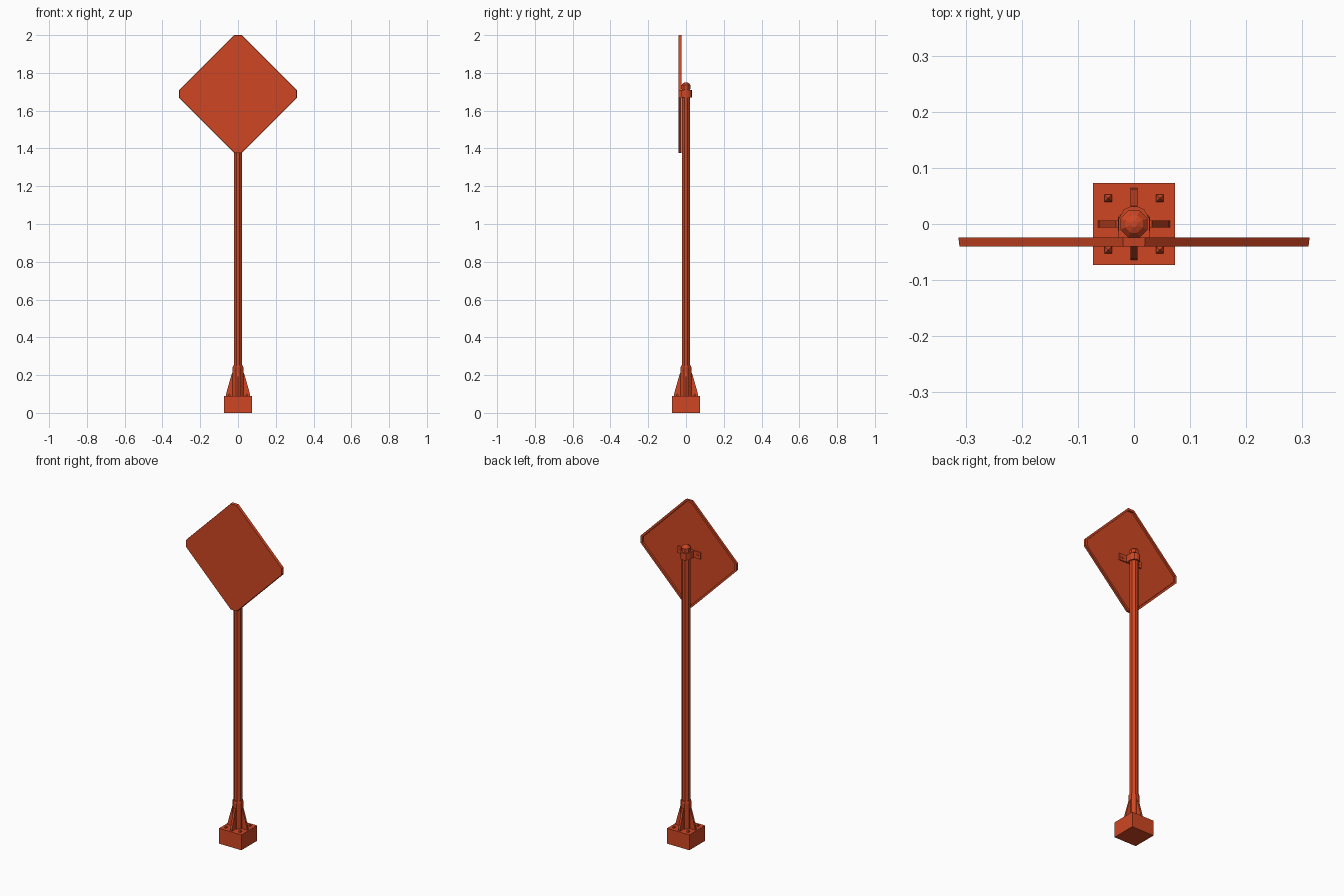
import bpy, bmesh, math

if "Cube" in bpy.data.objects:
    bpy.data.objects.remove(bpy.data.objects["Cube"])

COLOUR = (0.62, 0.062, 0.017, 1)
paint = bpy.data.materials.new("orange_red_paint")
paint.use_nodes = True
paint.diffuse_color = COLOUR
paint.node_tree.nodes["Principled BSDF"].inputs["Base Color"].default_value = COLOUR


def loft(name, rings, cap_start=True, cap_end=True):
    """Skin a list of matching point rings into one closed object."""
    bm = bmesh.new()
    loops = [[bm.verts.new(p) for p in ring] for ring in rings]
    n = len(loops[0])
    for a, b in zip(loops, loops[1:]):
        for i in range(n):
            j = (i + 1) % n
            bm.faces.new((a[i], a[j], b[j], b[i]))
    if cap_start:
        bm.faces.new(loops[0][::-1])
    if cap_end:
        bm.faces.new(loops[-1])
    bmesh.ops.recalc_face_normals(bm, faces=bm.faces)
    mesh = bpy.data.meshes.new(name)
    bm.to_mesh(mesh)
    bm.free()
    mesh.materials.append(paint)
    obj = bpy.data.objects.new(name, mesh)
    bpy.context.collection.objects.link(obj)
    return obj


def turned(name, profile, sides=8, x=0, y=0):
    """Faceted upright shape from (radius, height) pairs."""
    angles = [(i + 0.5) * math.tau / sides for i in range(sides)]
    return loft(name, [[(x + r * math.cos(a), y + r * math.sin(a), z) for a in angles]
                       for r, z in profile])


def box(name, x0, x1, y0, y1, z0, z1):
    return loft(name, [[(x0, y0, z), (x1, y0, z), (x1, y1, z), (x0, y1, z)] for z in (z0, z1)])


# Square footing, socket and pole
box("footing", -0.073, 0.073, -0.073, 0.073, 0, 0.09)
turned("pole_socket", [(0.031, 0.09), (0.031, 0.24), (0.028, 0.25)])
turned("pole", [(0.0235, 0.09), (0.0235, 1.725)])
turned("pole_cap", [(0.026, 1.715), (0.026, 1.735), (0.017, 1.745), (0.006, 1.75)])

# Four tapered gussets around the socket
for i in range(4):
    c, s = round(math.cos(i * math.pi / 2)), round(math.sin(i * math.pi / 2))
    outline = [(0.02, 0.09), (0.064, 0.09), (0.062, 0.105), (0.032, 0.21), (0.02, 0.21)]
    loft(f"gusset_{i + 1}", [[(r * c - t * s, r * s + t * c, z) for r, z in outline]
                             for t in (-0.006, 0.006)])

# Anchor bolts on the footing
for i, (x, y) in enumerate([(-1, -1), (1, -1), (1, 1), (-1, 1)]):
    turned(f"anchor_bolt_{i + 1}", [(0.009, 0.088), (0.009, 0.094), (0.001, 0.102)],
           4, x * 0.046, y * 0.046)


# Diamond panel: shallow pan with a raised rim on its back
def diamond(reach, flat, y):
    corners = [(reach, -flat), (reach, flat), (flat, reach), (-flat, reach),
               (-reach, flat), (-reach, -flat), (-flat, -reach), (flat, -reach)]
    return [(x, y, 1.688 + z) for x, z in corners]


loft("sign_panel", [diamond(0.311, 0.019, -0.04), diamond(0.313, 0.02, -0.024),
                    diamond(0.300, 0.016, -0.024), diamond(0.299, 0.016, -0.034)])

# Clamp wrapped around the pole and bolted to the panel
half = [(0.028, -0.034), (0.028, 0.008), (0.018, 0.026), (0.007, 0.031)]
clamp = half + [(-x, y) for x, y in reversed(half)]
loft("clamp", [[(x, y, z) for x, y in clamp] for z in (1.67, 1.71)])
for side, name in ((-1, "right"), (1, "left")):
    x0, x1 = sorted((side * 0.026, side * 0.074))
    box(f"clamp_ear_{name}", x0, x1, -0.035, -0.028, 1.67, 1.71)
    bolt = [(side * 0.055 + 0.007 * math.cos(a), 1.69 + 0.007 * math.sin(a))
            for a in (k * math.tau / 6 for k in range(6))]
    loft(f"clamp_bolt_{name}", [[(x, y, z) for x, z in bolt] for y in (-0.03, -0.024)])
